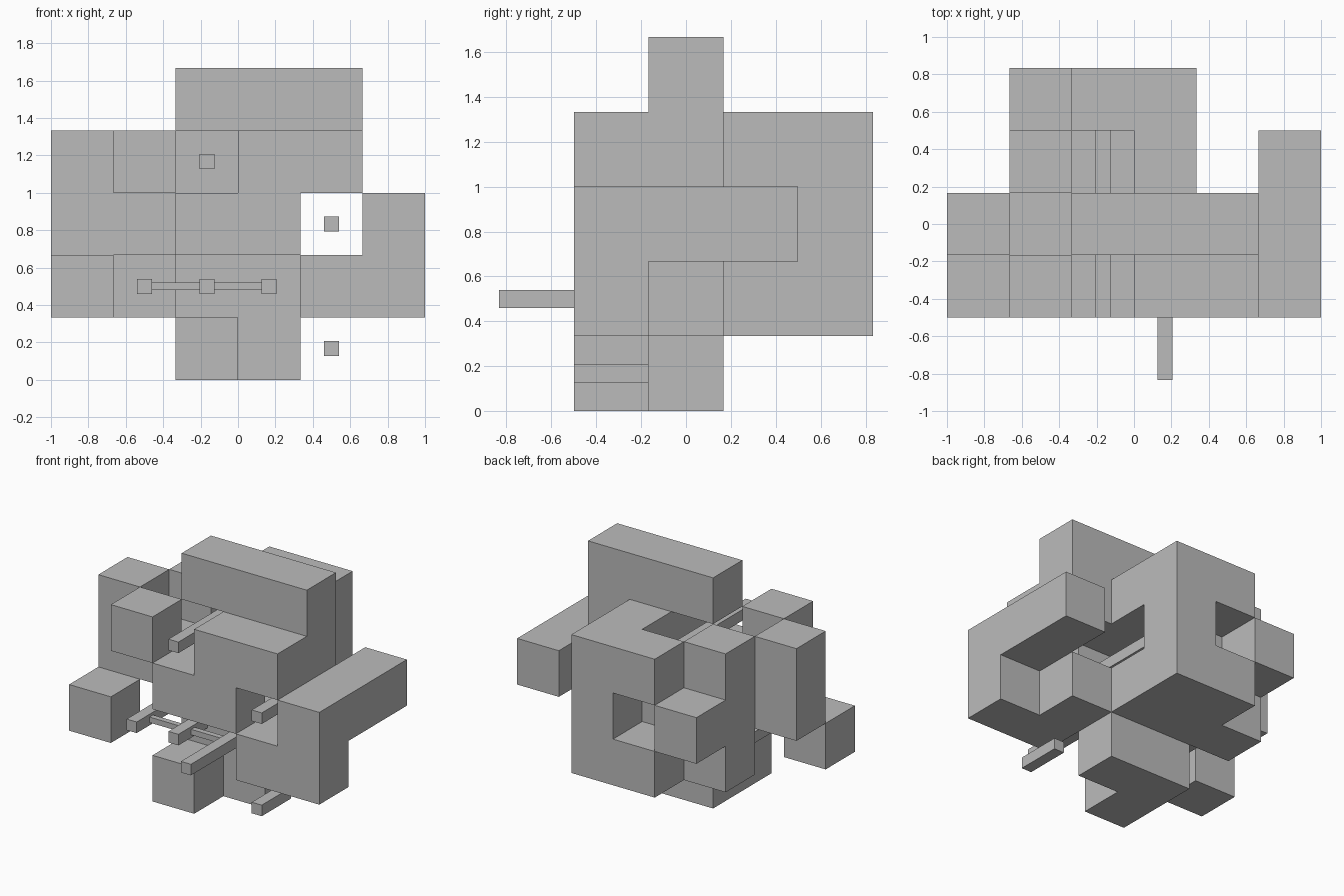
import bpy, bmesh
from mathutils import Vector

cube = bpy.data.objects.get("Cube")
if cube:
    bpy.data.objects.remove(cube, do_unlink=True)

U = 1 / 3                                   # size of one block
ORIGIN = Vector((-1, -2.5 * U, 0))

grey = bpy.data.materials.new("plain grey")
grey.use_nodes = True
grey.diffuse_color = (0.5, 0.5, 0.5, 1)
grey.node_tree.nodes["Principled BSDF"].inputs["Base Color"].default_value = (0.5, 0.5, 0.5, 1)


def finish(name, bm):
    mesh = bpy.data.meshes.new(name)
    bm.to_mesh(mesh)
    bm.free()
    mesh.materials.append(grey)
    obj = bpy.data.objects.new(name, mesh)
    bpy.context.collection.objects.link(obj)


def cells(xs, ys, zs):
    """Block cells; each argument is a string of cell numbers along an axis."""
    return {(int(x), int(y), int(z)) for x in xs for y in ys for z in zs}


# Block parts, on a grid of whole cells
PARTS = {
    "top_bar": cells("234", "2", "4"),
    "upper_front": cells("34", "12", "3"),
    "back_shell": cells("23", "4", "13") | cells("3", "4", "2") | cells("3", "3", "3")
    | cells("23", "3", "1") | cells("2", "3", "2"),
    "back_column": cells("1", "3", "123") | cells("1", "4", "2"),
    "front_panel": cells("23", "1", "2") | cells("2", "2", "2") | cells("23", "2", "1"),
    "left_arm": cells("5", "123", "2") | cells("45", "1", "1") | cells("4", "2", "1"),
    "right_arm": cells("0", "2", "23") | cells("1", "2", "2"),
    "right_upper_block": cells("1", "1", "3"),
    "right_lower_block": cells("0", "1", "1"),
    "foot": cells("23", "2", "0") | cells("2", "1", "0"),
}
filled = set().union(*PARTS.values())


def block_part(name, part):
    """Mesh only the outer faces of the blocks, merged into flat faces."""
    bm = bmesh.new()
    for cell in sorted(part):
        for axis in range(3):
            for side in (0, 1):
                beside = list(cell)
                beside[axis] += 2 * side - 1
                if tuple(beside) in filled:
                    continue
                b, c = (axis + 1) % 3, (axis + 2) % 3
                corners = []
                for db, dc in ((0, 0), (1, 0), (1, 1), (0, 1)):
                    p = Vector(cell)
                    p[axis] += side
                    p[b] += db
                    p[c] += dc
                    corners.append(bm.verts.new(ORIGIN + p * U))
                bm.faces.new(corners if side else corners[::-1])
    bmesh.ops.remove_doubles(bm, verts=bm.verts, dist=0.001)
    bmesh.ops.dissolve_limit(bm, angle_limit=0.01, verts=bm.verts, edges=bm.edges)
    finish(name, bm)


for name, part in PARTS.items():
    block_part(name, part)


def box(name, low, high):
    bm = bmesh.new()
    bmesh.ops.create_cube(bm, size=1)
    low, high = Vector(low), Vector(high)
    for v in bm.verts:
        v.co = (low + high) / 2 + v.co * (high - low)
    finish(name, bm)


def rod(name, x, y0, y1, z, r=0.04):
    """Square rod along y through the middle of the cells."""
    a = ORIGIN + Vector((x + 0.5, y0, z + 0.5)) * U
    b = ORIGIN + Vector((x + 0.5, y1, z + 0.5)) * U
    box(name, a - Vector((r, 0, r)), b + Vector((r, 0, r)))


# Rods in the gaps between the blocks
rod("upper_rod", 2, 1, 4, 3)
rod("inner_rod", 3, 2, 4, 2)
rod("left_window_rod", 4, 1, 2, 2)
rod("left_low_rod", 4, 1, 2, 0)
rod("right_rod", 1, 1, 3, 1)
rod("middle_rod", 2, 1, 2, 1)
rod("front_rod", 3, 0, 2, 1)

# Thin cross bars joining the three lower rods
for x, name in ((1, "right_cross_bar"), (2, "left_cross_bar")):
    mid = ORIGIN + Vector((x + 1, 1.5, 1.5)) * U
    half = Vector((U / 2 - 0.04, 0.02, 0.02))
    box(name, mid - half, mid + half)
